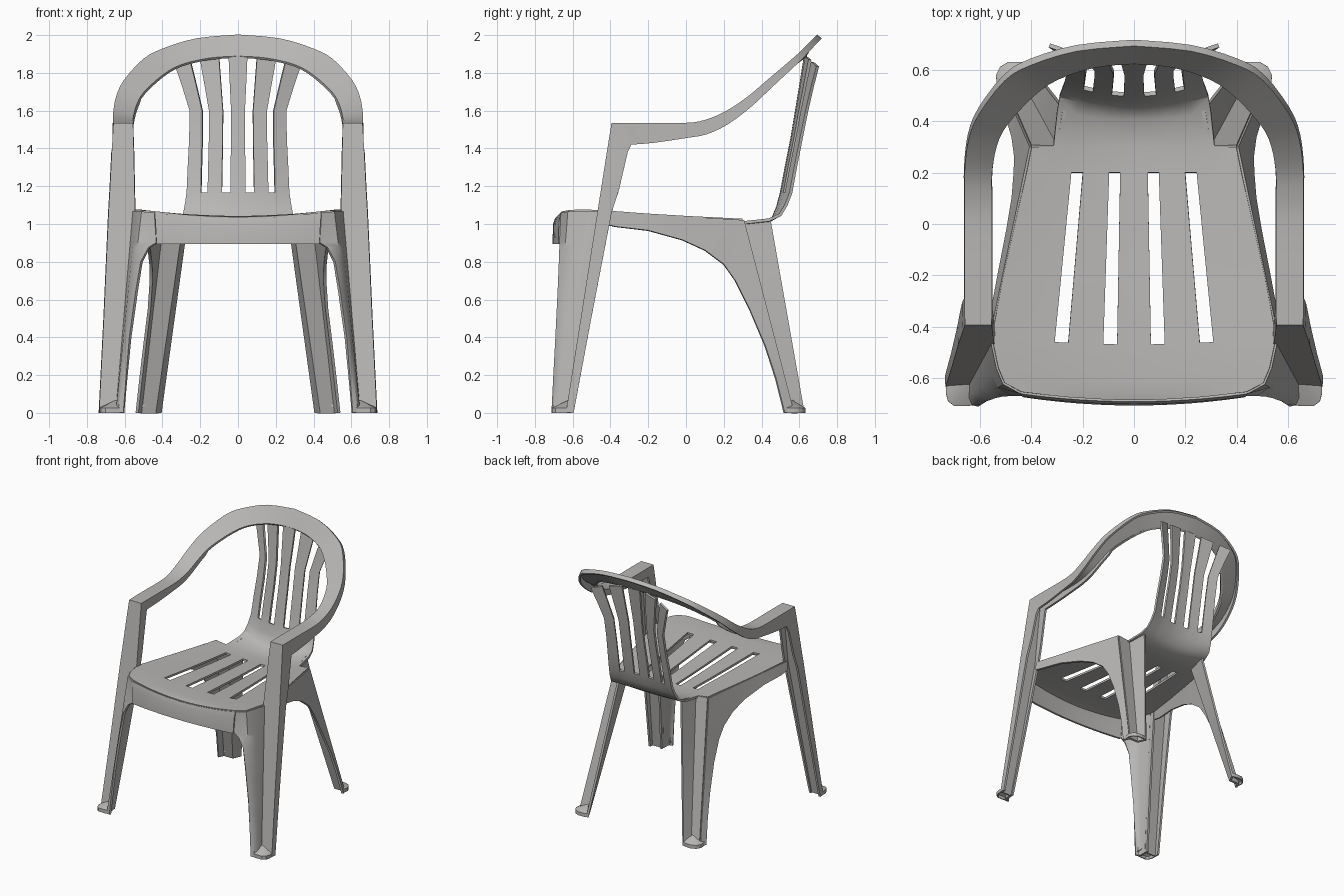
import bpy, bmesh
from mathutils import Vector as V

if "Cube" in bpy.data.objects:
    bpy.data.objects.remove(bpy.data.objects["Cube"])

plastic = bpy.data.materials.new("warm_grey_plastic")
plastic.diffuse_color = (0.48, 0.47, 0.46, 1)
plastic.use_nodes = True
plastic.node_tree.nodes["Principled BSDF"].inputs["Base Color"].default_value = plastic.diffuse_color


def lerp(a, b, t):
    return a + (b - a) * t


def mix(p, q, t):
    return V(p).lerp(V(q), t)


def sheet(name, rows, skip=lambda r, c: False, thick=0.016):
    """Lofted thin shell: rows of points on the +x side, mirrored and thickened."""
    bm = bmesh.new()
    grid = [[bm.verts.new(p) for p in row] for row in rows]
    for r in range(len(grid) - 1):
        for c in range(len(grid[r]) - 1):
            if not skip(r, c):
                bm.faces.new((grid[r][c], grid[r][c + 1], grid[r + 1][c + 1], grid[r + 1][c]))
    bmesh.ops.delete(bm, geom=[v for v in bm.verts if not v.link_faces], context='VERTS')
    bmesh.ops.remove_doubles(bm, verts=bm.verts, dist=0.0005)
    bmesh.ops.recalc_face_normals(bm, faces=bm.faces)
    me = bpy.data.meshes.new(name)
    bm.to_mesh(me)
    bm.free()
    me.materials.append(plastic)
    ob = bpy.data.objects.new(name, me)
    bpy.context.collection.objects.link(ob)
    bpy.ops.object.select_all(action='DESELECT')
    ob.select_set(True)
    bpy.context.view_layer.objects.active = ob
    m = ob.modifiers.new("mirror", 'MIRROR')
    m.use_clip = True
    s = ob.modifiers.new("thickness", 'SOLIDIFY')
    s.thickness, s.offset = thick, 0
    for mod in ("mirror", "thickness"):
        bpy.ops.object.modifier_apply(modifier=mod)
    bpy.ops.object.shade_smooth_by_angle(angle=0.6)
    return ob


def curve(pts, n=3):
    """Catmull-Rom smoothing through the points."""
    pts = [V(p) for p in pts]
    out = []
    for i in range(len(pts) - 1):
        a, b, c, d = pts[max(i - 1, 0)], pts[i], pts[i + 1], pts[min(i + 2, len(pts) - 1)]
        for k in range(n):
            t = k / n
            out.append(0.5 * (2 * b + (c - a) * t + (2 * a - 5 * b + 4 * c - d) * t * t
                              + (3 * b - a - 3 * c + d) * t ** 3))
    return out + [pts[-1]]


# seat and slatted back: slat edge columns at five stations
slats = [(.066, .12, .257, .31, .43), (.054, .097, .20, .245, .32),
         (.04, .085, .16, .195, .27), (.036, .078, .15, .185, .25),
         (.05, .10, .20, .25, .33)]
# centre y, centre z, sideways bend in y and z, station, seat half width (0 = back)
stations = [(-.685, 1.03, .03, .03, 0, .44), (-.66, 1.035, .04, .03, 0, .505),
            (-.61, 1.035, .05, .035, 0, .53), (-.47, 1.03, .03, .035, 0, .555),
            (-.2, 1.012, 0, .035, .4, .51), (0, 1.0, 0, .035, .7, .465),
            (.2, .99, 0, .035, 1, .42), (.30, .985, 0, .035, 1.1, .40),
            (.41, .995, .03, .027, 1.4, 0), (.46, 1.03, .04, .02, 1.6, 0),
            (.485, 1.09, .045, .01, 1.8, 0), (.505, 1.165, .05, 0, 2, 0),
            (.53, 1.3, .05, 0, 2.3, 0), (.56, 1.45, .05, 0, 2.7, 0),
            (.585, 1.6, .055, 0, 3.05, 0), (.61, 1.75, .06, -.02, 3.55, 0),
            (.632, 1.89, .065, -.055, 4, 0)]
rows = []
for y, z, by, bz, t, w in stations:
    i = min(int(t), 3)
    xs = [0] + [lerp(p, q, t - i) for p, q in zip(slats[i], slats[i + 1])]
    w = w or xs[-1]
    xs.append(w)
    rows.append([(x, y + by * (x / w) ** 2, z + bz * (x / w) ** 2) for x in xs])


def seat_gap(r, c):
    slot = c in (1, 3) and (3 <= r < 6 or r >= 11)
    return slot or (c == 5 and r >= 7)


sheet("seat_and_back", rows, seat_gap)

# front skirt below the seat edge
fr = [i / 6 for i in range(7)]
sheet("front_skirt", [
    [(.44 * f, -.685 + .03 * f * f, 1.03 + .03 * f * f) for f in fr],
    [(.436 * f, -.695 + .03 * f * f, 1.0 + .01 * f * f) for f in fr],
    [(.43 * f, -.70 + .032 * f * f, .895) for f in fr]])

# front leg: rounded inner panel running back to the arm support
top = [(.44, -.655, 1.06), (.505, -.62, 1.065), (.53, -.56, 1.068), (.55, -.464, 1.065)]
bot = [(.605, -.705, 0), (.63, -.70, 0), (.64, -.68, 0), (.64, -.63, 0)]
rows = []
for z, x in [(1.06, .44), (.9, .43), (.875, .47), (.8, .51), (.65, .535), (.4, .57), (.2, .588), (0, .605)]:
    row = [mix(a, b, 1 - z / 1.06) for a, b in zip(top, bot)]
    row[0].x = x
    rows.append(row)
sheet("front_leg", rows)

# arm support and curved top rail in one channel: outer edge, inner edge, flange
support = [(0, .73, .64, .035), (.5, .705, .595, .05), (1.06, .68, .55, .07),
           (1.18, .673, .553, .09), (1.38, .663, .557, .105)]
outer, inner, flange = [], [], []
for z, xo, xi, d in support:
    y = -.39 - .24 * (1.53 - z) / 1.53
    outer.append(V((xo, y, z)))
    inner.append(V((xi, y, z)))
    flange.append(V((0, d, 0)))
outer += curve([(.655, -.39, 1.53), (.655, -.2, 1.53), (.655, 0, 1.53), (.655, .1, 1.545), (.655, .21, 1.59),
                (.64, .33, 1.67), (.6, .43, 1.755), (.5, .56, 1.865), (.4, .62, 1.92),
                (.22, .675, 1.975), (0, .695, 1.995)])
inner += curve([(.56, -.39, 1.53), (.56, -.2, 1.53), (.56, 0, 1.53), (.56, .1, 1.54), (.56, .2, 1.565),
                (.54, .31, 1.635), (.5, .39, 1.7), (.4, .5, 1.79), (.3, .57, 1.845),
                (.15, .618, 1.88), (0, .632, 1.89)])
flange += curve([(0, .1, -.11), (0, .03, -.1), (0, 0, -.075), (0, .01, -.07), (0, .015, -.06),
                 (0, .02, -.045), (0, .02, -.035), (0, .02, -.025), (0, .02, -.02),
                 (0, .018, -.018), (0, .018, -.018)])
rows = []
for k, (o, i, f) in enumerate(zip(outer, inner, flange)):
    lip = 0.6 if k < 22 else 0.3
    rows.append([i + f * lip, i, o, o + f])
sheet("arm_and_top_rail", rows)

# rear leg ridges
ridges = [((.40, .30, 1.02), (.515, .565, 0)), ((.295, .30, 1.01), (.44, .565, 0)),
          ((.27, .445, 1.03), (.412, .625, 0))]


def ridge(i, z):
    return mix(ridges[i][0], ridges[i][1], 1 - z / 1.02)


sheet("rear_leg", [[ridge(i, z) for i in range(3)] for z in (1.02, .7, .35, 0)])

# side skirt sweeping down into the outer face of the rear leg
seat_front, seat_rear = (.555, -.44, 1.065), ridges[0][0]
lower = [(.56, -.44, 1.0), (.557, -.37, .985), (.525, -.2, .965), (.49, -.02, .915), (.47, .1, .86),
         (.462, .2, .785)]
leg_edge = [(.46, .26, .7), (.47, .335, .55), (.495, .42, .35), (.515, .475, .18), (.535, .52, 0)]
rows = []
for i, p in enumerate(lower):
    rows.append([mix(seat_front, seat_rear, i / 5), p])
for p, z in zip(leg_edge, (.85, .62, .37, .18, 0)):
    rows.append([ridge(0, z), p])
sheet("side_skirt", rows)


# feet: small sloped pads with an upright lip
def foot(name, peak, rim):
    sheet(name, [[peak] * len(rim), [(x, y, .025) for x, y in rim], [(x, y, 0) for x, y in rim]], thick=.008)


foot("front_foot", (.645, -.62, .065),
     [(.61, -.70), (.65, -.706), (.70, -.706), (.722, -.69), (.73, -.66), (.73, -.625)])
foot("rear_foot", (.445, .56, .065),
     [(.412, .62), (.44, .628), (.49, .628), (.52, .61), (.535, .58), (.53, .535)])
